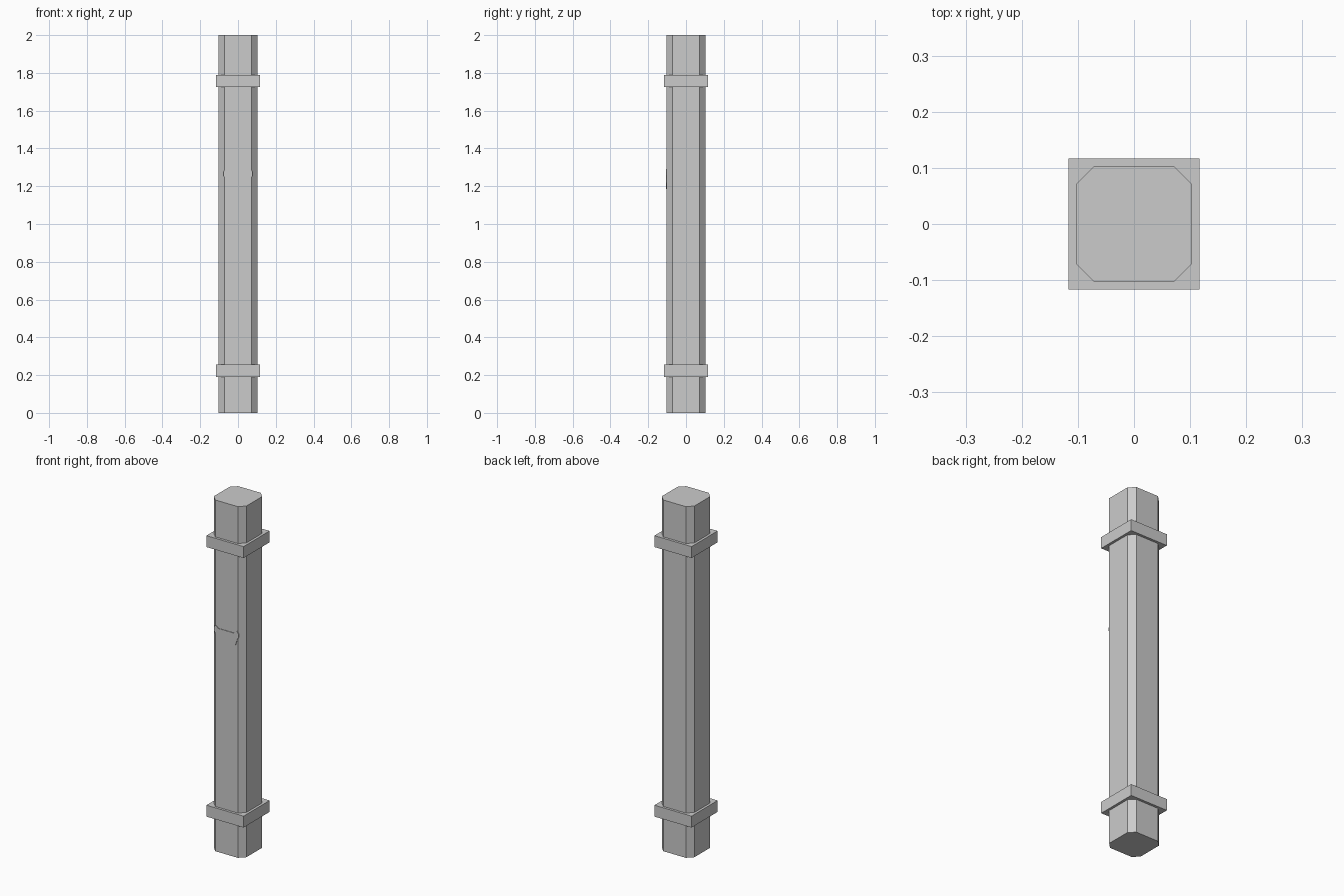
import bpy, bmesh

if "Cube" in bpy.data.objects:
    bpy.data.objects.remove(bpy.data.objects["Cube"])

grey = bpy.data.materials.new("plain grey")
grey.diffuse_color = (0.6, 0.6, 0.6, 1)
grey.use_nodes = True
grey.node_tree.nodes["Principled BSDF"].inputs["Base Color"].default_value = grey.diffuse_color


def prism(name, outline, depth, place):
    """Extrude an outline; place maps (u, v, w) to x, y, z."""
    bm = bmesh.new()
    face = bm.faces.new([bm.verts.new(place(u, v, 0)) for u, v in outline])
    ext = bmesh.ops.extrude_face_region(bm, geom=[face])
    top = [e for e in ext["geom"] if isinstance(e, bmesh.types.BMVert)]
    offset = place(0, 0, depth) - place(0, 0, 0)
    bmesh.ops.translate(bm, verts=top, vec=offset)
    bmesh.ops.recalc_face_normals(bm, faces=bm.faces)
    mesh = bpy.data.meshes.new(name)
    bm.to_mesh(mesh)
    bm.free()
    mesh.materials.append(grey)
    obj = bpy.data.objects.new(name, mesh)
    bpy.context.collection.objects.link(obj)
    return obj


from mathutils import Vector

# Post with chamfered corners
R, C = 0.103, 0.071
octagon = [(C, -R), (R, -C), (R, C), (C, R), (-C, R), (-R, C), (-R, -C), (-C, -R)]
prism("post", octagon, 2.0, lambda u, v, w: Vector((u, v, w)))

# Square collars near both ends
S = 0.117
square = [(-S, -S), (S, -S), (S, S), (-S, S)]
for name, z in (("lower_collar", 0.19), ("upper_collar", 1.725)):
    prism(name, square, 0.065, lambda u, v, w, z=z: Vector((u, v, z + w)))

# Thin plain plaque on the front, mirrored outline
half = [(0.035, 1.185), (0.058, 1.21), (0.068, 1.24), (0.078, 1.26),
        (0.078, 1.275), (0.068, 1.29), (0.05, 1.275)]
outline = half + [(-x, z) for x, z in reversed(half)]
prism("front_plaque", outline, 0.004, lambda u, v, w: Vector((u, -0.102 - w, v)))
